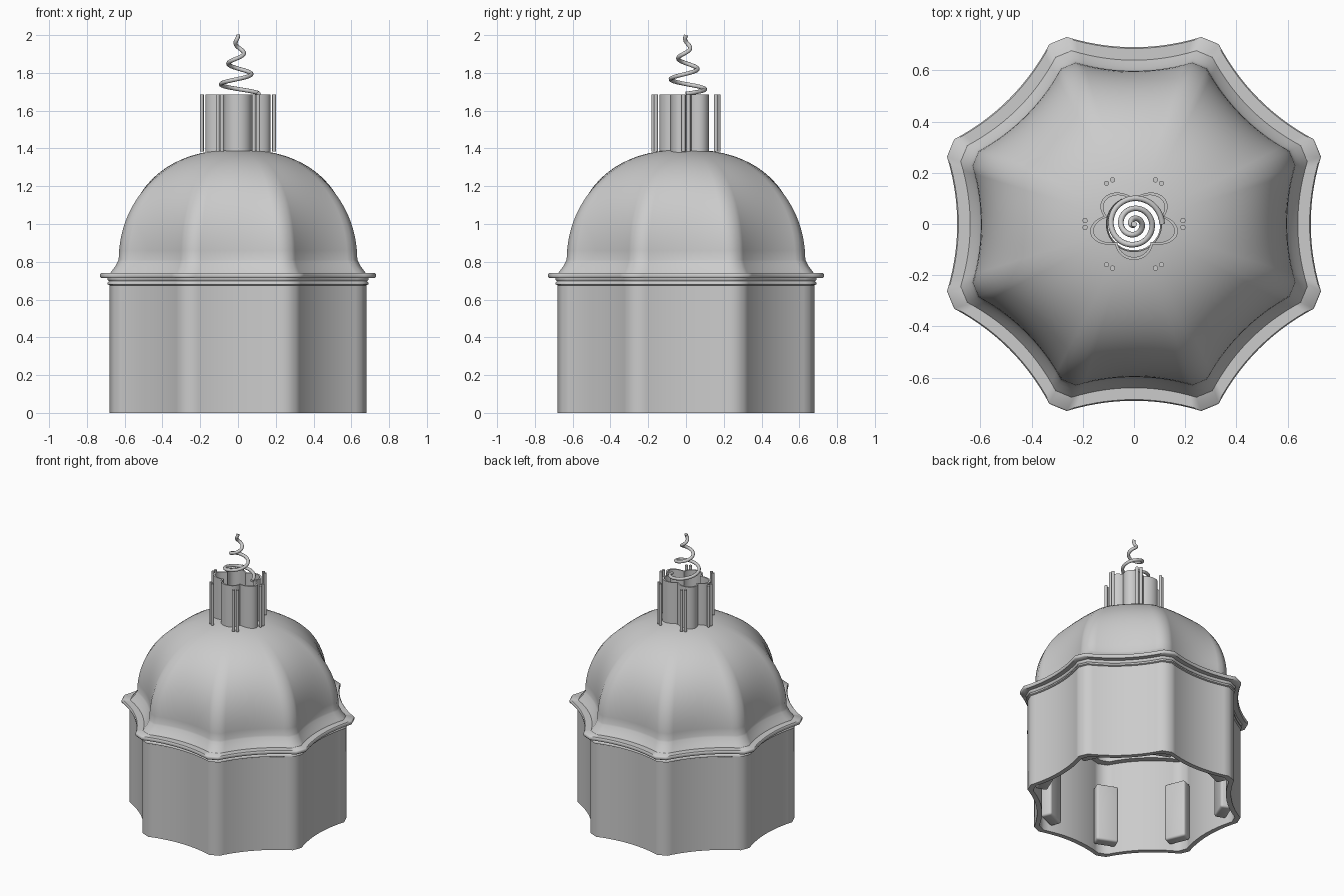
import bpy, bmesh
from math import sin, cos, pi, radians, atan2
from mathutils import Matrix, Vector

cube = bpy.data.objects.get("Cube")
if cube:
    bpy.data.objects.remove(cube, do_unlink=True)

stone = bpy.data.materials.new("pale_grey_stone")
stone.use_nodes = True
GREY = (0.6, 0.6, 0.6, 1)
stone.diffuse_color = GREY
stone.node_tree.nodes["Principled BSDF"].inputs["Base Color"].default_value = GREY


def finish(name, bm, angle=50):
    """Turn a bmesh into a smooth shaded object."""
    bmesh.ops.recalc_face_normals(bm, faces=bm.faces)
    mesh = bpy.data.meshes.new(name)
    bm.to_mesh(mesh)
    bm.free()
    mesh.materials.append(stone)
    obj = bpy.data.objects.new(name, mesh)
    bpy.context.collection.objects.link(obj)
    bpy.ops.object.select_all(action='DESELECT')
    obj.select_set(True)
    bpy.context.view_layer.objects.active = obj
    bpy.ops.object.shade_smooth_by_angle(angle=radians(angle))
    return obj


def loft(name, rings, angle=50):
    """Skin a closed loop of closed rings into a shell."""
    bm = bmesh.new()
    loops = [[bm.verts.new(p) for p in ring] for ring in rings]
    for a, b in zip(loops, loops[1:] + loops[:1]):
        n = len(a)
        for i in range(n):
            j = (i + 1) % n
            bm.faces.new((a[i], a[j], b[j], b[i]))
    return finish(name, bm, angle)


def star_ring(size, z, roundness=0.0, steps=14):
    """Eight concave sides with blunt tips, blended towards a circle."""
    points = []
    for side in range(8):
        turn = Matrix.Rotation(side * pi / 4, 3, 'Z')
        for i in range(steps + 1):
            t = 2 * i / steps - 1
            p = turn @ Vector((0.945 + 0.055 * t * t, 0.36 * t, 0))
            p = p.lerp(p.normalized(), roundness) * size
            points.append((p.x, p.y, z))
    return points


# Hollow drum wall with concave sides
loft("drum_wall", [star_ring(s, z) for s, z in
                   [(0.68, 0), (0.68, 0.69), (0.645, 0.69), (0.645, 0)]])

# Stepped cornice: lower bead, fillet and projecting slab
cornice = [(0.60, 0.675), (0.68, 0.675), (0.69, 0.68), (0.69, 0.69), (0.682, 0.697),
           (0.69, 0.704), (0.69, 0.714), (0.725, 0.714), (0.73, 0.72), (0.73, 0.734),
           (0.725, 0.74), (0.60, 0.74)]
loft("cornice", [star_ring(s, z) for s, z in cornice])


# Dome shell that turns from star to circle, open at the crown
def dome_curve(width, height, foot, steps=22):
    for i in range(steps + 1):
        a = 1.43 * i / steps
        yield width * cos(a) ** 0.9, foot + height * sin(a) ** 0.9


outer = [(0.68, 0.735), (0.668, 0.752), (0.65, 0.775), (0.637, 0.80)]
outer += list(dome_curve(0.632, 0.585, 0.81))
outer += [(0.11, 1.39)]
inner = list(dome_curve(0.60, 0.55, 0.80))[::-1] + [(0.60, 0.735)]
loft("dome", [star_ring(s, z, max(0, min(1, (z - 0.8) / 0.58)) ** 1.5)
              for s, z in outer + inner])

# Inner piers in the wall corners
for k in range(8):
    bm = bmesh.new()
    bmesh.ops.create_cube(bm, size=1)
    bmesh.ops.scale(bm, vec=(0.08, 0.15, 0.42), verts=bm.verts)
    bmesh.ops.bevel(bm, geom=bm.edges[:], offset=0.015, segments=3,
                    profile=0.5, affect='EDGES')
    bmesh.ops.translate(bm, vec=(0.615, 0, 0.25), verts=bm.verts)
    bmesh.ops.rotate(bm, cent=(0, 0, 0), verts=bm.verts,
                     matrix=Matrix.Rotation((k + 0.5) * pi / 4, 3, 'Z'))
    finish(f"inner_pier_{k + 1}", bm)


# Five-lobed lantern, a thin open tube
def lobed_ring(inset, z, steps=120):
    points = []
    for i in range(steps):
        a = 2 * pi * i / steps - pi / 2
        r = 0.70 + 0.30 * abs(cos(2.5 * (a + pi / 2))) - inset
        points.append((0.177 * r * cos(a), 0.14 * r * sin(a), z))
    return points


loft("lantern", [lobed_ring(i, z) for i, z in
                 [(0, 1.375), (0, 1.685), (0.08, 1.685), (0.08, 1.375)]])

# Six pairs of slender columns around the lantern
for k in range(6):
    for side in (-1, 1):
        a = k * pi / 3
        bm = bmesh.new()
        bmesh.ops.create_cone(bm, cap_ends=True, segments=16, radius1=0.01,
                              radius2=0.01, depth=0.30)
        x = 0.191 * cos(a) - side * 0.0135 * sin(a)
        y = 0.191 * sin(a) + side * 0.0135 * cos(a)
        bmesh.ops.translate(bm, vec=(x, y, 1.535), verts=bm.verts)
        finish(f"lantern_column_{k + 1}_{'a' if side < 0 else 'b'}", bm)

# Tapering spiral finial
curve = bpy.data.curves.new("spiral_finial", 'CURVE')
curve.dimensions = '3D'
curve.bevel_depth = 0.011
curve.bevel_resolution = 3
curve.use_fill_caps = True
curve.materials.append(stone)
path = curve.splines.new('POLY')
COUNT = 110
path.points.add(COUNT - 1)
for i, point in enumerate(path.points):
    t = i / (COUNT - 1)
    r = 0.11 * (1 - t)
    a = 2 * pi * 2.8 * t
    point.co = (r * cos(a), r * sin(a), 1.69 + 0.31 * t ** 1.05, 1)
path.use_smooth = True
bpy.context.collection.objects.link(bpy.data.objects.new("spiral_finial", curve))
